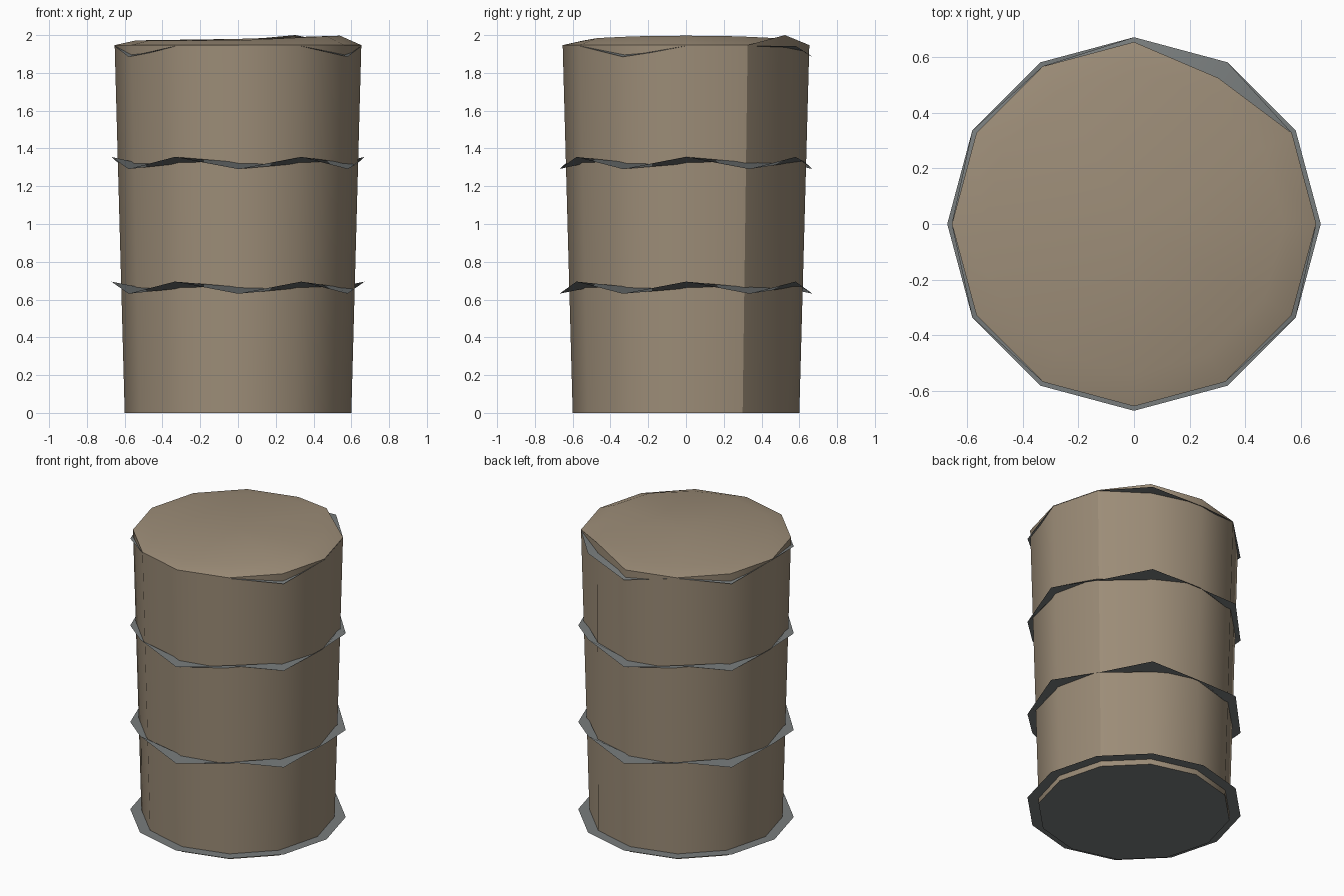
import bpy
import bmesh
from math import cos, sin, radians

SIDES = 12
STEP = 360 // SIDES

if "Cube" in bpy.data.objects:
    bpy.data.objects.remove(bpy.data.objects["Cube"], do_unlink=True)


def material(name, rgb):
    mat = bpy.data.materials.new(name)
    mat.use_nodes = True
    color = (*rgb, 1)
    mat.diffuse_color = color
    bsdf = next(n for n in mat.node_tree.nodes if n.type == "BSDF_PRINCIPLED")
    bsdf.inputs["Base Color"].default_value = color
    return mat


wood = material("weathered tan", (0.34, 0.27, 0.19))
iron = material("dull iron grey", (0.19, 0.205, 0.205))


def ring(bm, radius, height):
    """Twelve vertices; radius and height are functions of the angle in degrees."""
    return [bm.verts.new((radius(a) * cos(radians(a)), radius(a) * sin(radians(a)), height(a)))
            for a in range(0, 360, STEP)]


def bridge(bm, low, high):
    return [bm.faces.new((low[i], low[(i + 1) % SIDES], high[(i + 1) % SIDES], high[i]))
            for i in range(SIDES)]


def finish(name, bm, *mats):
    mesh = bpy.data.meshes.new(name)
    bm.to_mesh(mesh)
    bm.free()
    obj = bpy.data.objects.new(name, mesh)
    bpy.context.collection.objects.link(obj)
    for mat in mats:
        mesh.materials.append(mat)


# Barrel body: flared wall, with one stave pushed in and its top raised
DENT = 60
bm = bmesh.new()
base = ring(bm, lambda a: 0.6, lambda a: 0)
rim = ring(bm, lambda a: 0.605 if a == DENT else 0.653, lambda a: 2.0 if a == DENT else 1.947)
lid = ring(bm, lambda a: 0.54, lambda a: 1.972 + 0.025 * max(0, cos(radians(a))))
wall = bridge(bm, base, rim)
bevel = bridge(bm, rim, lid)
center = bm.verts.new((0, 0, 1.98))
top = [bm.faces.new((lid[i], lid[(i + 1) % SIDES], center)) for i in range(SIDES)]
bottom = bm.faces.new(base[::-1])
bottom.material_index = 1
for f in wall + bevel + top:
    f.smooth = True
for loop in (base, rim):
    for i in range(SIDES):
        bm.edges.get((loop[i], loop[(i + 1) % SIDES])).smooth = False
crease = DENT // STEP - 1
bm.edges.get((base[crease], rim[crease])).smooth = False
finish("barrel_body", bm, wood, iron)


# Thin hoops: a sheet sticking out of the wall, its outer edge bent up and down
def hoop(name, inner_radius, inner_height, outer_radius, outer_height):
    bm = bmesh.new()
    inner = ring(bm, lambda a: 0.6 if a == DENT else inner_radius, inner_height)
    outer = ring(bm, outer_radius, outer_height)
    for f in bridge(bm, outer, inner):
        f.smooth = True
    finish(name, bm, iron)


def wave(a):
    return 1 if a % (2 * STEP) == 0 else -1


hoop("bottom_hoop", 0.6, lambda a: 0.036, lambda a: 0.67, lambda a: 0.036)

# The middle hoops meet the wall level and ripple at the outer edge
for name, radius, z in (("lower_hoop", 0.612, 0.663), ("upper_hoop", 0.63, 1.323)):
    hoop(name, radius, lambda a: z - 0.004 * wave(a), lambda a: 0.67, lambda a: z + 0.032 * wave(a))

# Top hoop: shows only where it sags out of the wall and at the pushed-in stave
SAGGING = (90, 150, 210, 330)
hoop("top_hoop", 0.63,
     lambda a: 1.908 if a in SAGGING else 1.935,
     lambda a: 0.67 if a in SAGGING or a == DENT else 0.654,
     lambda a: 1.885 if a in SAGGING else 1.943)
